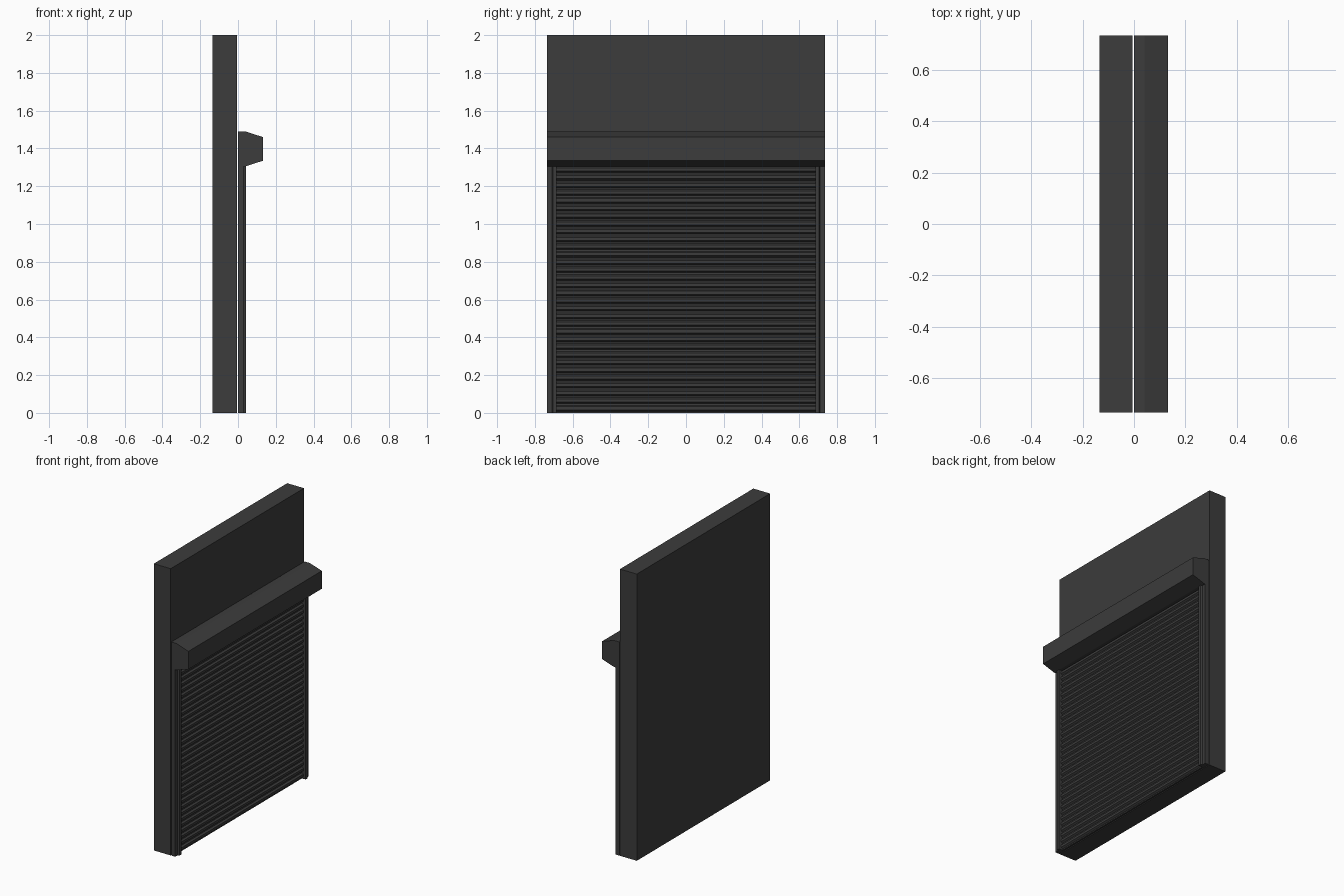
import bpy, bmesh

cube = bpy.data.objects.get("Cube")
if cube:
    bpy.data.objects.remove(cube, do_unlink=True)

grey = bpy.data.materials.new("dark_grey")
grey.use_nodes = True
colour = (0.045, 0.045, 0.045, 1)
grey.diffuse_color = colour
grey.node_tree.nodes["Principled BSDF"].inputs["Base Color"].default_value = colour

HALF = 0.735      # half width of the wall
TOP = 1.305       # top of the shutter opening


def extrude(name, profile, axis, start, end):
    """Extrude a closed profile, in (x, z) along y or in (x, y) along z."""
    def place(p, t):
        return (p[0], t, p[1]) if axis == "y" else (p[0], p[1], t)
    bm = bmesh.new()
    low = [bm.verts.new(place(p, start)) for p in profile]
    high = [bm.verts.new(place(p, end)) for p in profile]
    bm.faces.new(low)
    bm.faces.new(high)
    for i in range(len(profile)):
        j = (i + 1) % len(profile)
        bm.faces.new((low[i], low[j], high[j], high[i]))
    bmesh.ops.recalc_face_normals(bm, faces=bm.faces)
    mesh = bpy.data.meshes.new(name)
    bm.to_mesh(mesh)
    bm.free()
    mesh.materials.append(grey)
    obj = bpy.data.objects.new(name, mesh)
    bpy.context.collection.objects.link(obj)
    return obj


# Wall slab
extrude("wall", [(-0.135, 0), (-0.005, 0), (-0.005, 2), (-0.135, 2)], "y", -HALF, HALF)

# Roller housing with sloped upper and lower faces
extrude("shutter_housing",
        [(0, TOP), (0.04, TOP), (0.132, 1.335), (0.132, 1.46), (0.04, 1.49), (0, 1.49)],
        "y", -HALF, HALF)

# Guide rails, each with a stepped outer edge
for side, label in ((1, "left"), (-1, "right")):
    rail = [(0, HALF), (0.03, HALF), (0.03, 0.71), (0.042, 0.705),
            (0.042, 0.685), (0, 0.685)]
    extrude(label + "_guide_rail", [(x, side * y) for x, y in rail], "z", 0, TOP)

# Shutter curtain: raised slats separated by narrow grooves
count = 32
pitch = TOP / count
curtain = [(0.002, TOP), (0.002, 0)]
for i in range(count):
    z = i * pitch
    curtain += [(0.014, z), (0.014, z + pitch * 0.2), (0.026, z + pitch * 0.4),
                (0.026, z + pitch * 0.8), (0.014, z + pitch * 0.98)]
curtain.append((0.014, TOP))
extrude("shutter_curtain", curtain, "y", -0.69, 0.69)
